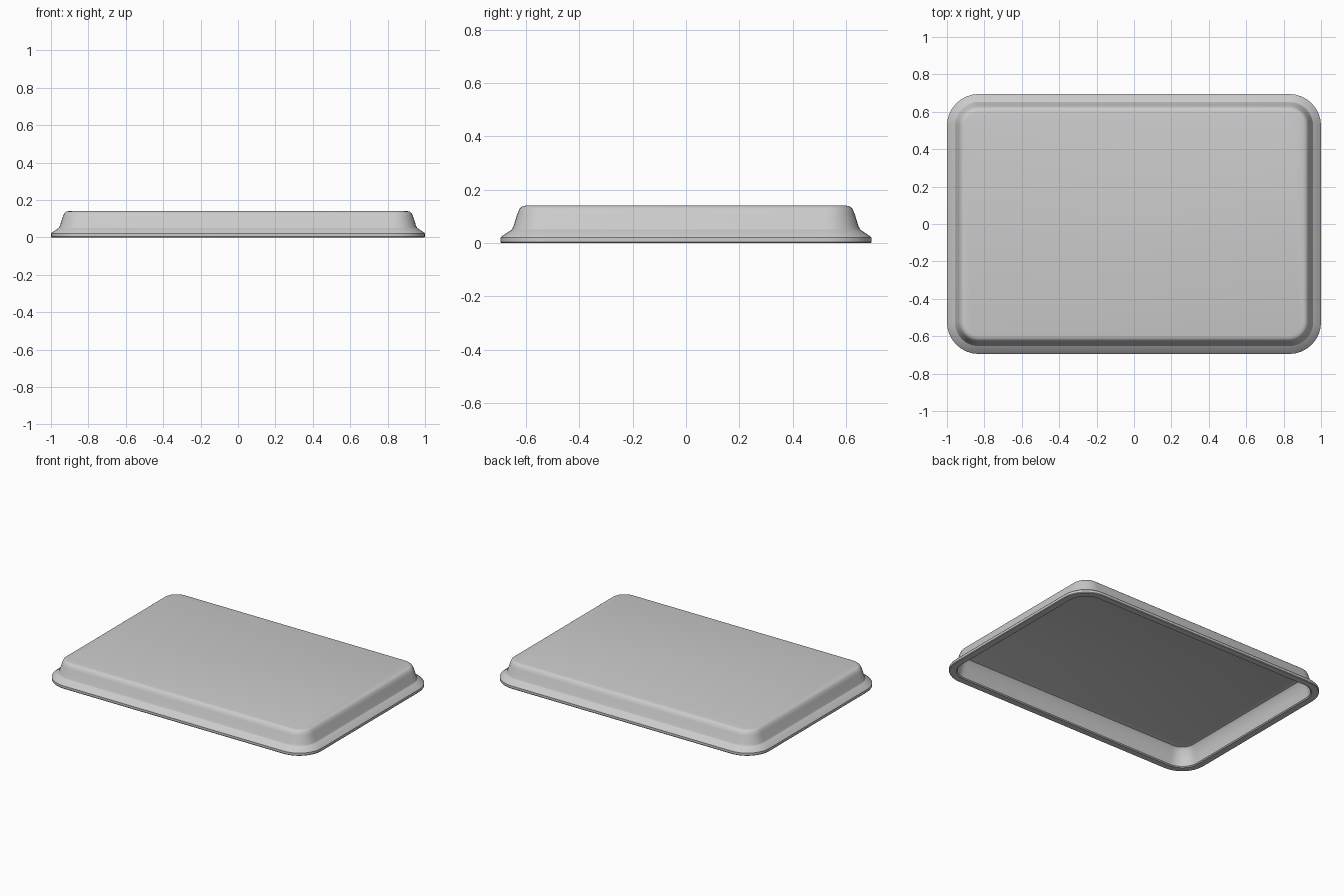
import bpy, bmesh, math

if "Cube" in bpy.data.objects:
    bpy.data.objects.remove(bpy.data.objects["Cube"])

HX, HY, R, SEG = 1.0, 0.695, 0.17, 8   # half sizes, corner radius, corner segments


def loop(bm, inset, z):
    """Rounded rectangle ring, shrunk evenly by inset."""
    r = R - inset
    ring = []
    for k, (sx, sy) in enumerate([(1, 1), (-1, 1), (-1, -1), (1, -1)]):
        for i in range(SEG + 1):
            a = math.pi / 2 * (k + i / SEG)
            ring.append(bm.verts.new((sx * (HX - R) + r * math.cos(a),
                                      sy * (HY - R) + r * math.sin(a), z)))
    return ring


# Cross-section of the upturned tray: ceiling, inner wall, lip, outer wall, top
profile = [(0.105, 0.127), (0.088, 0.122), (0.075, 0.105), (0.06, 0.05), (0.052, 0.006),
           (0.045, 0.0), (0.003, 0.0), (0.0, 0.004), (0.0, 0.02), (0.004, 0.025),
           (0.042, 0.05), (0.049, 0.065), (0.063, 0.11), (0.072, 0.13),
           (0.082, 0.138), (0.096, 0.141)]

bm = bmesh.new()
rings = [loop(bm, i, z) for i, z in profile]
for a, b in zip(rings, rings[1:]):
    n = len(a)
    for j in range(n):
        bm.faces.new((a[j], a[(j + 1) % n], b[(j + 1) % n], b[j]))
bm.faces.new(rings[0])
bm.faces.new(rings[-1])
bmesh.ops.recalc_face_normals(bm, faces=bm.faces)

mesh = bpy.data.meshes.new("tray")
bm.to_mesh(mesh)
bm.free()
tray = bpy.data.objects.new("tray", mesh)
bpy.context.collection.objects.link(tray)
bpy.context.view_layer.objects.active = tray
tray.select_set(True)
bpy.ops.object.shade_smooth_by_angle(angle=math.radians(30))
